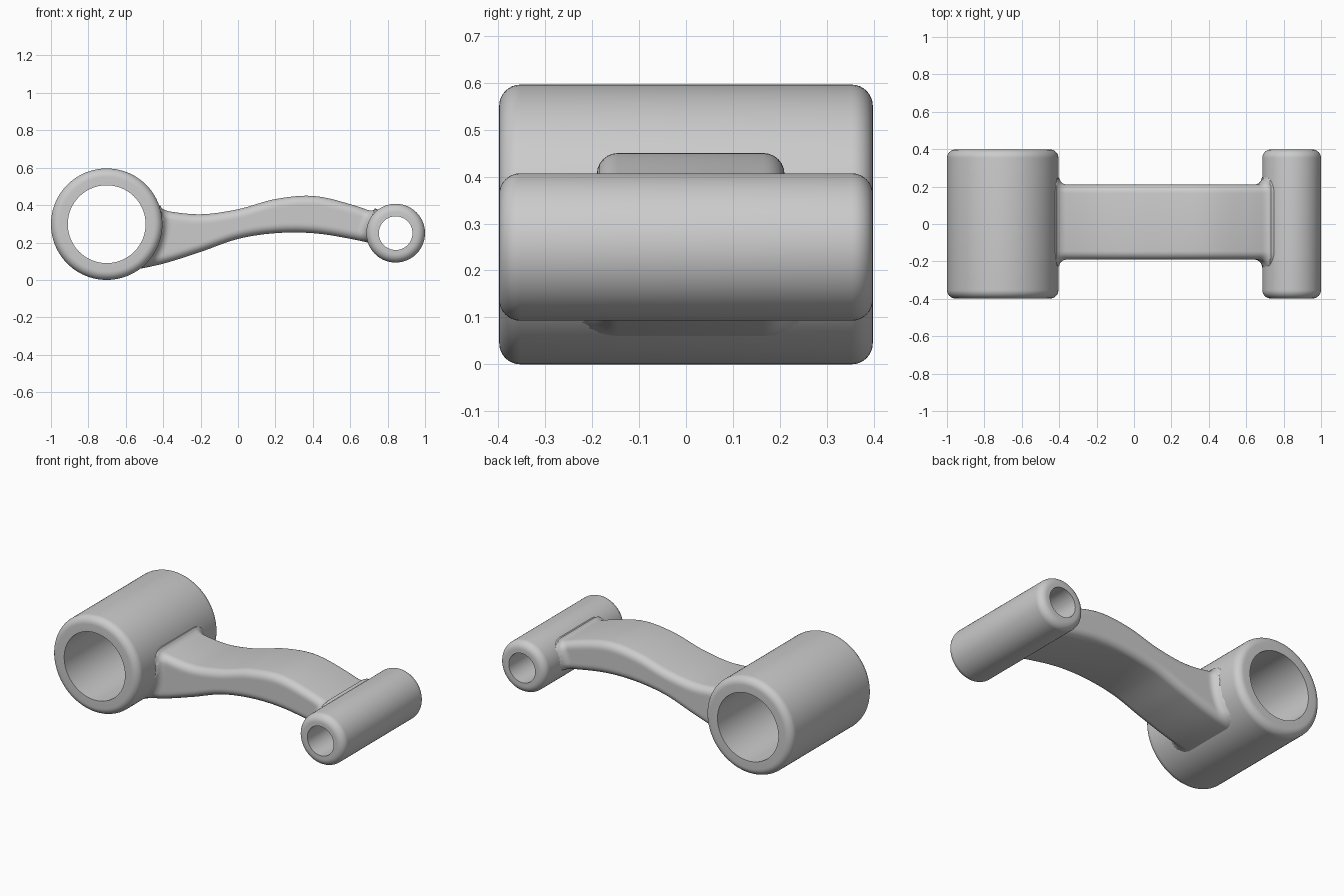
import bpy
import bmesh
from math import sin, cos, pi, hypot, sqrt, radians

cube = bpy.data.objects.get("Cube")
if cube:
    bpy.data.objects.remove(cube, do_unlink=True)

HALF_LENGTH = 0.398
ROUND = 0.045
# Each bushing: centre x, centre z, outer radius, bore radius
LARGE = (-0.702, 0.298, 0.298, 0.208)
SMALL = (0.843, 0.25, 0.157, 0.09)


def finish(name, bm):
    bmesh.ops.recalc_face_normals(bm, faces=bm.faces)
    mesh = bpy.data.meshes.new(name)
    bm.to_mesh(mesh)
    bm.free()
    obj = bpy.data.objects.new(name, mesh)
    bpy.context.collection.objects.link(obj)
    bpy.ops.object.select_all(action='DESELECT')
    obj.select_set(True)
    bpy.context.view_layer.objects.active = obj
    bpy.ops.object.shade_smooth_by_angle(angle=radians(35))
    return obj


def bridge(bm, rings, closed=False):
    pairs = list(zip(rings, rings[1:]))
    if closed:
        pairs.append((rings[-1], rings[0]))
    for a, b in pairs:
        for i in range(len(a)):
            j = (i + 1) % len(a)
            bm.faces.new((a[i], a[j], b[j], b[i]))


def bushing(name, cx, cz, outer, bore, segments=96, steps=8):
    # Turned profile: straight bore, flat lips, rounded outer ends
    profile = [(bore, HALF_LENGTH), (bore, -HALF_LENGTH)]
    for side in (-1, 1):
        arc = []
        for k in range(steps + 1):
            a = k / steps * pi / 2
            arc.append((outer - ROUND * (1 - sin(a)),
                        side * (HALF_LENGTH - ROUND * (1 - cos(a)))))
        profile += arc if side < 0 else arc[::-1]
    bm = bmesh.new()
    rings = []
    for s in range(segments):
        a = 2 * pi * s / segments
        rings.append([bm.verts.new((cx + r * cos(a), y, cz + r * sin(a)))
                      for r, y in profile])
    bridge(bm, rings, closed=True)
    return finish(name, bm)


# Heights of the arm's edges at even stations along x
FIRST_X, SPACING = -0.6, 0.2
TOP = [0.42, 0.372, 0.351, 0.378, 0.432, 0.449, 0.405, 0.335]
BOTTOM = [0.045, 0.087, 0.15, 0.219, 0.25, 0.25, 0.22, 0.175]


def curve(values, x):
    # Catmull-Rom through the stations
    p = (x - FIRST_X) / SPACING
    i = max(0, min(len(values) - 2, int(p)))
    t = p - i
    b, c = values[i], values[i + 1]
    a = values[i - 1] if i else 2 * b - c
    d = values[i + 2] if i + 2 < len(values) else 2 * c - b
    return b + t / 2 * (c - a + t * (2 * a - 5 * b + 4 * c - d
                                     + t * (3 * (b - c) + d - a)))


def lerp(a, b, t):
    return a + (b - a) * t


def fillet(x, z):
    # Outward flare near the bushing walls
    total = 0
    for cx, cz, outer, _ in (LARGE, SMALL):
        gap = max(0, hypot(x - cx, z - cz) - outer)
        if gap < ROUND:
            total += ROUND - sqrt(ROUND ** 2 - (ROUND - gap) ** 2)
    return total


def arm(name, stations=200, steps=6, rows=10, half_width=0.2, y_shift=0.01):
    # Half section: (share of height, normal y, normal z)
    half = [(0, sin(k / steps * pi / 2), -cos(k / steps * pi / 2))
            for k in range(steps + 1)]
    half += [(k / rows, 1, 0) for k in range(1, rows)]
    half += [(1, cos(k / steps * pi / 2), sin(k / steps * pi / 2))
             for k in range(steps + 1)]
    section = [(1, p) for p in half] + [(-1, p) for p in reversed(half)]

    bm = bmesh.new()
    rings = []
    for s in range(stations + 1):
        ring = []
        for side, (v, ny, nz) in section:
            x = lerp(lerp(-0.56, -0.44, v), lerp(0.71, 0.75, v), s / stations)
            low, high = curve(BOTTOM, x) + ROUND, curve(TOP, x) - ROUND
            z = lerp(low, high, v) + ROUND * nz
            y = half_width - ROUND + ROUND * ny
            flare = fillet(x, z)
            ring.append(bm.verts.new((x, y_shift + side * (y + flare * ny),
                                      z + 0.5 * flare * max(nz, 0))))
        rings.append(ring)
    bridge(bm, rings)
    bm.faces.new(rings[0])
    bm.faces.new(rings[-1])
    return finish(name, bm)


bushing("large_bushing", *LARGE)
bushing("small_bushing", *SMALL)
arm("curved_arm")
